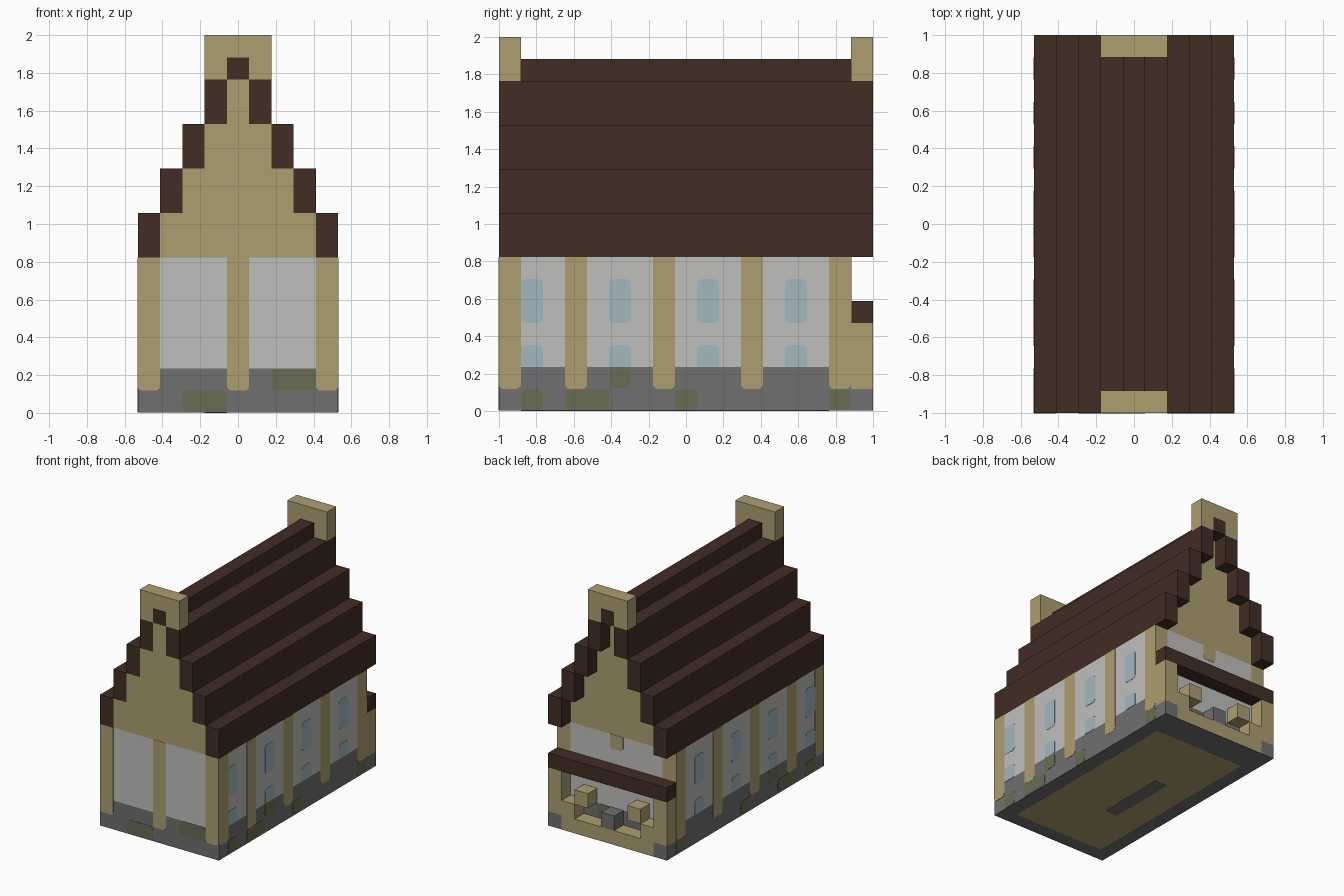
import bpy, bmesh, math
from mathutils import Vector

cube = bpy.data.objects.get("Cube")
if cube:
    bpy.data.objects.remove(cube, do_unlink=True)

U = 2 / 17          # one block
W, L = 9, 17        # footprint in blocks
EAVE = 7            # wall height in blocks
T = 0.02            # painted plate thickness in blocks


def material(name, rgb):
    lin = [(c / 255 / 12.92 if c < 11 else ((c / 255 + 0.055) / 1.055) ** 2.4) for c in rgb]
    m = bpy.data.materials.new(name)
    m.use_nodes = True
    m.diffuse_color = (*lin, 1)
    m.node_tree.nodes["Principled BSDF"].inputs["Base Color"].default_value = (*lin, 1)
    return m


TAN = material("sandstone", (174, 159, 113))
BROWN = material("dark_wood", (66, 45, 36))
WHITE = material("plaster", (191, 192, 188))
GREY = material("stone", (112, 112, 112))
MOSS = material("mossy_stone", (104, 109, 83))
BLUE = material("window_glass", (162, 184, 192))


def place(p):
    """Block coordinates to world coordinates."""
    return Vector(((p[0] - W / 2) * U, (p[1] - L / 2) * U, p[2] * U))


def prism(name, points, push, mat):
    """Extrude a flat outline given in block coordinates."""
    bm = bmesh.new()
    face = bm.faces.new([bm.verts.new(place(p)) for p in points])
    new = bmesh.ops.extrude_face_region(bm, geom=[face])["geom"]
    bmesh.ops.translate(bm, vec=Vector(push) * U,
                        verts=[g for g in new if isinstance(g, bmesh.types.BMVert)])
    if len(bm.faces) == len(points) + 1:
        bm.faces.new([v for v in bm.verts][:len(points)])
    bmesh.ops.recalc_face_normals(bm, faces=bm.faces)
    mesh = bpy.data.meshes.new(name)
    bm.to_mesh(mesh)
    bm.free()
    mesh.materials.append(mat)
    obj = bpy.data.objects.new(name, mesh)
    bpy.context.collection.objects.link(obj)
    return obj


def box(name, x, y, z, mat):
    base = [(x[0], y[0], z[0]), (x[1], y[0], z[0]), (x[1], y[1], z[0]), (x[0], y[1], z[0])]
    return prism(name, base, (0, 0, z[1] - z[0]), mat)


def pair(name, x, y, z, mat):
    """A box and its mirror image across the middle."""
    box(name + "_right", x, y, z, mat)
    box(name + "_left", (W - x[1], W - x[0]), y, z, mat)


def rounded(a, z, top, bottom, r=0.22):
    """Rectangle outline with rounded top and/or bottom corners."""
    corners = [(a[0], z[0], 1, 1, bottom), (a[1], z[0], -1, 1, bottom),
               (a[1], z[1], -1, -1, top), (a[0], z[1], 1, -1, top)]
    out = []
    for k, (ca, cz, sa, sz, on) in enumerate(corners):
        if not on:
            out.append((ca, cz))
            continue
        start = math.pi + k * math.pi / 2
        for i in range(4):
            t = start + i * math.pi / 6
            out.append((ca + sa * r + r * math.cos(t), cz + sz * r + r * math.sin(t)))
    return out


def plate(name, side, a, z, mat, top=True, bottom=True):
    """Thin painted panel on one wall."""
    outline = rounded(a, z, top, bottom)
    if side in ("front", "back"):
        y, n = (0, -1) if side == "front" else (L - 1, 1)
        pts = [(p, y - n * T, q) for p, q in outline]
        push = (0, 2 * n * T, 0)
    else:
        x, n = (0, -1) if side == "right" else (W, 1)
        pts = [(x - n * T, p, q) for p, q in outline]
        push = (2 * n * T, 0, 0)
    prism(f"{name}_{side}", pts, push, mat)


# Main body: stone footing, plaster walls, stepped gable core
G = 0.04
box("stone_footing", (0, W), (0, L - 1), (G, 2), GREY)
box("plaster_walls", (0, W), (0, L - 1), (2, EAVE), WHITE)
for i in range(4):
    low = EAVE + 2 * i
    box(f"gable_tier_{i + 1}", (i + 1, W - 1 - i), (0, L - 1), (low, low + 2), TAN)
    pair(f"roof_step_{i + 1}", (i, i + 1), (0, L), (low, low + 2), BROWN)
box("roof_ridge", (4, 5), (0, L), (15, 16), BROWN)

# Notched caps at both ends of the ridge
for end, y in (("front", 0), ("back", L - 1)):
    notch = [(3, y, 15), (4, y, 15), (4, y, 16), (5, y, 16),
             (5, y, 15), (6, y, 15), (6, y, 17), (3, y, 17)]
    prism(f"gable_cap_{end}", notch, (0, 1, 0), TAN)

# Underside
box("underside_rim", (0, W), (0, L), (0.02, G), GREY)
box("underside_floor", (1, W - 1), (1, L - 2), (0.01, 0.03), TAN)
box("underside_slot", (3, 4), (5, 10), (0, 0.02), GREY)

# Long walls: pillars, windows and moss
for side in ("right", "left"):
    for y in (0, 3, 7, 11, 15):
        plate(f"pillar_{y}", side, (y, y + 1), (1, EAVE), TAN, top=False)
    for y in (1, 5, 9, 13):
        plate(f"upper_window_{y}", side, (y, y + 1), (4, 6), BLUE)
        plate(f"lower_window_{y}", side, (y, y + 1), (2, 3), BLUE, bottom=False)
    for y, n, z in ((1, 1, 0), (3, 2, 0), (8, 1, 0), (15, 1, 0), (5, 1, 1)):
        plate(f"moss_{y}", side, (y, y + n), (z + G, z + 1), MOSS)

# End walls
for x in (0, 4, 8):
    plate(f"pillar_{x}", "front", (x, x + 1), (1, EAVE), TAN, top=False)
    plate(f"pillar_{x}", "back", (x, x + 1), (6 if x == 4 else 1, EAVE), TAN, top=False)
plate("moss_low", "front", (2, 4), (G, 1), MOSS)
plate("moss_high", "front", (6, 8), (1, 2), MOSS)
plate("moss", "back", (5, 6), (1, 2), MOSS)

# Open porch on the back wall
P = (L - 1, L)
pair("porch_corner_stone", (0, 1), P, (G, 1), GREY)
box("porch_sill", (1, W - 1), P, (G, 1), TAN)
pair("porch_post", (0, 1), P, (1, 4), TAN)
pair("porch_step", (1, 2), P, (1, 2), TAN)
pair("porch_block", (2, 3), P, (2, 3), TAN)
box("porch_stone", (4, 5), P, (1, 2), GREY)
box("porch_beam", (0, W), P, (4, 5), BROWN)
